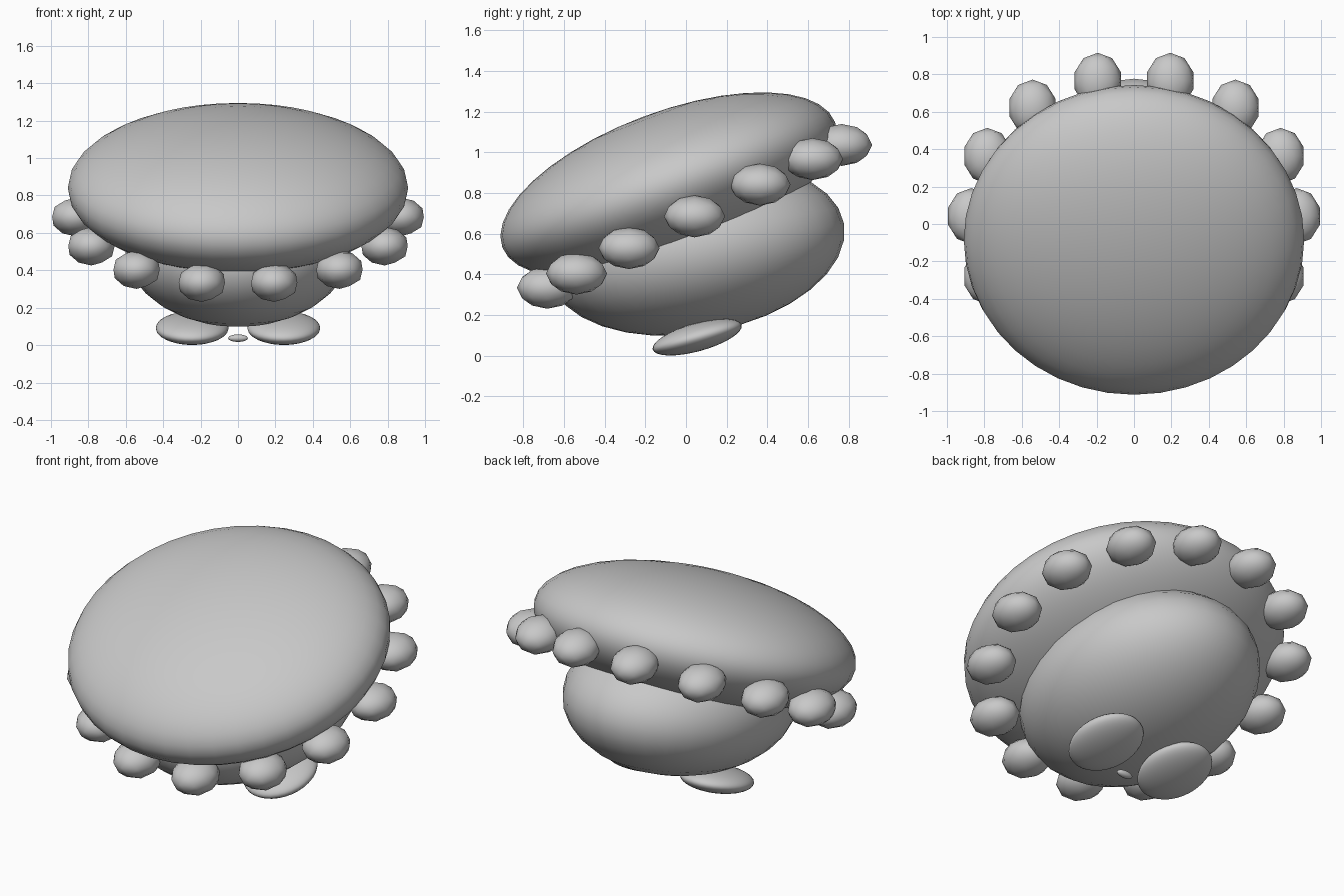
import bpy
import math

if "Cube" in bpy.data.objects:
    bpy.data.objects.remove(bpy.data.objects["Cube"])

grey = bpy.data.materials.new("plain_grey")
grey.diffuse_color = (0.58, 0.58, 0.58, 1.0)
grey.use_nodes = True
grey.node_tree.nodes["Principled BSDF"].inputs["Base Color"].default_value = grey.diffuse_color


def ellipsoid(name, centre, radii, tilt=0.0, segments=32, rings=16, ico=False):
    """Smooth ellipsoid, tilted about x so that its back rises."""
    if ico:
        bpy.ops.mesh.primitive_ico_sphere_add(subdivisions=2, radius=1)
    else:
        bpy.ops.mesh.primitive_uv_sphere_add(segments=segments, ring_count=rings, radius=1)
    ob = bpy.context.object
    ob.name = name
    ob.location = centre
    ob.scale = radii
    ob.rotation_euler = (math.radians(tilt), 0, 0)
    ob.data.materials.append(grey)
    bpy.ops.object.shade_smooth()
    return ob


# Wide tilted shell and the rounder body beneath it
ellipsoid("shell", (0, -0.085, 0.84), (0.91, 0.874, 0.358), 20.6, 40, 20)
ellipsoid("body", (0, 0.05, 0.522), (0.605, 0.738, 0.411), 10)

# Ring of knobs following the slanted shell rim
KNOBS = 14
for i in range(KNOBS):
    a = 2 * math.pi * (i + 0.5) / KNOBS
    centre = (0.87 * math.sin(a),
              0.042 + 0.742 * math.cos(a),
              0.685 + 0.36 * math.cos(a))
    ellipsoid(f"rim_knob_{i + 1}", centre, (0.13, 0.15, 0.103), ico=True)

# Pair of flat feet
for side, name in ((-1, "left_foot"), (1, "right_foot")):
    ellipsoid(name, (0.245 * side, 0.055, 0.091), (0.195, 0.227, 0.069), 15.5)

# Small bead between the feet
ellipsoid("bead", (0, -0.08, 0.037), (0.053, 0.022, 0.02), 0, 16, 8)
